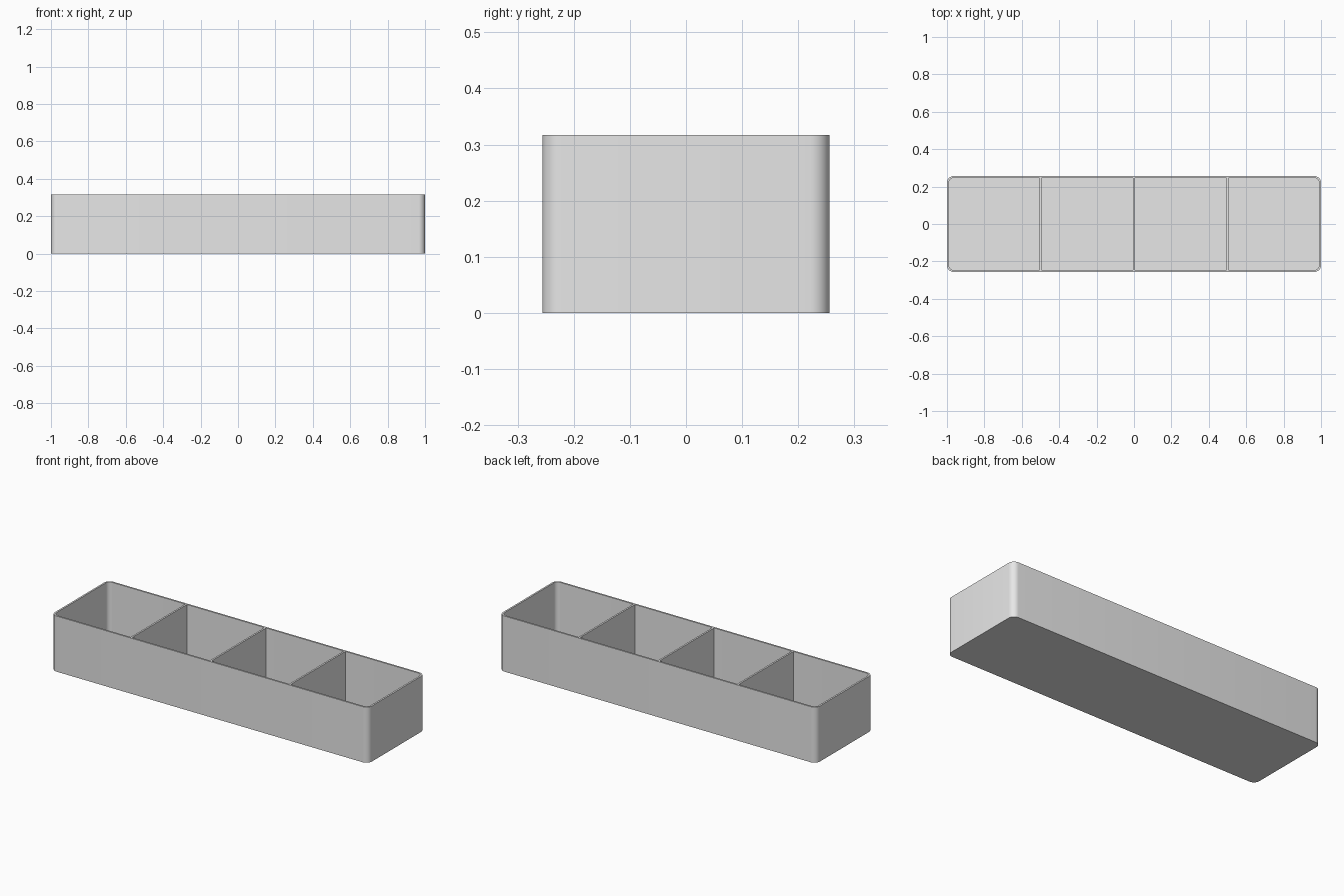
import bpy
import bmesh
import math
from mathutils import Matrix

LENGTH, WIDTH, HEIGHT = 2.0, 0.512, 0.317
WALL = 0.01
FLOOR = 0.01
CORNER = 0.035

cube = bpy.data.objects.get("Cube")
if cube:
    bpy.data.objects.remove(cube, do_unlink=True)

grey = bpy.data.materials.new("light grey plastic")
grey.use_nodes = True
colour = (0.8, 0.8, 0.8, 1.0)
grey.diffuse_color = colour
grey.node_tree.nodes["Principled BSDF"].inputs["Base Color"].default_value = colour


def box(size, z_base):
    """Return a bmesh box standing on z_base."""
    bm = bmesh.new()
    bmesh.ops.create_cube(bm, size=1.0, matrix=Matrix.Translation((0, 0, 0.5)))
    bmesh.ops.scale(bm, vec=size, verts=bm.verts)
    bmesh.ops.translate(bm, vec=(0, 0, z_base), verts=bm.verts)
    return bm


def finish(bm, name, x=0.0):
    """Turn a bmesh into a named object."""
    bm.normal_update()
    mesh = bpy.data.meshes.new(name)
    bm.to_mesh(mesh)
    bm.free()
    mesh.materials.append(grey)
    obj = bpy.data.objects.new(name, mesh)
    obj.location.x = x
    bpy.context.collection.objects.link(obj)
    return obj


# Tray: box with rounded upright corners, hollowed from the top
bm = box((LENGTH, WIDTH, HEIGHT), 0)
uprights = [e for e in bm.edges if abs(e.verts[0].co.z - e.verts[1].co.z) > HEIGHT / 2]
bmesh.ops.bevel(bm, geom=uprights, offset=CORNER, offset_type='OFFSET',
                segments=8, profile=0.5, affect='EDGES')
bm.normal_update()
top = max(bm.faces, key=lambda f: f.calc_center_median().z)
bmesh.ops.inset_region(bm, faces=[top], thickness=WALL, use_even_offset=True)
hollow = bmesh.ops.extrude_face_region(bm, geom=[top])
if top.is_valid:
    bmesh.ops.delete(bm, geom=[top], context='FACES_ONLY')
sunk = [g for g in hollow["geom"] if isinstance(g, bmesh.types.BMVert)]
bmesh.ops.translate(bm, vec=(0, 0, FLOOR - HEIGHT), verts=sunk)
bmesh.ops.recalc_face_normals(bm, faces=bm.faces)
tray = finish(bm, "tray")
bpy.ops.object.select_all(action='DESELECT')
tray.select_set(True)
bpy.context.view_layer.objects.active = tray
bpy.ops.object.shade_smooth_by_angle(angle=math.radians(30))

# Dividers: three thin walls making four equal compartments
for name, x in (("right_divider", -0.5), ("middle_divider", 0.0), ("left_divider", 0.5)):
    finish(box((WALL, WIDTH - 2 * WALL, HEIGHT - FLOOR), FLOOR), name, x)
